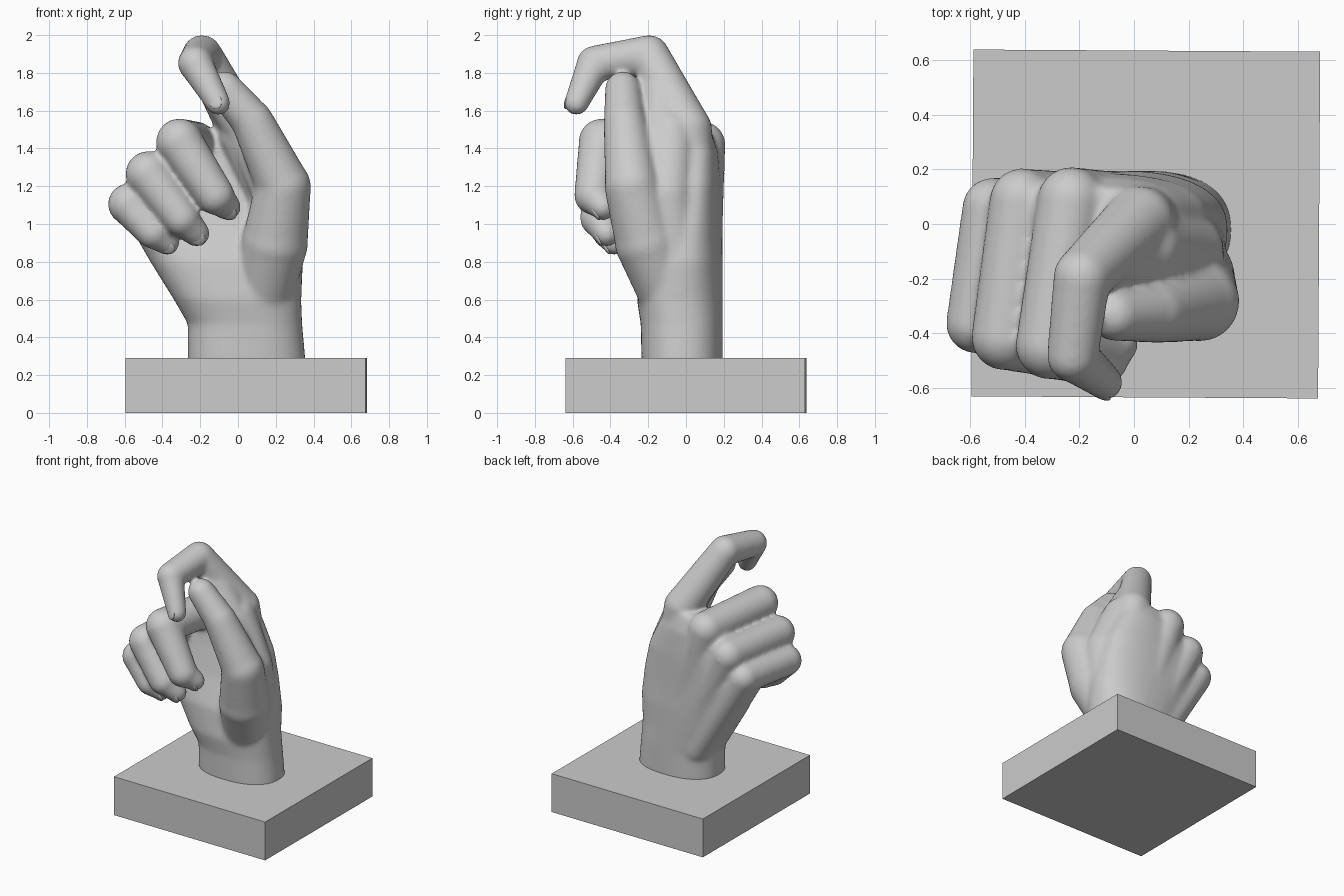
import bpy, bmesh, math
from mathutils import Vector, Matrix

if "Cube" in bpy.data.objects:
    bpy.data.objects.remove(bpy.data.objects["Cube"], do_unlink=True)

stone = bpy.data.materials.new("light grey")
stone.use_nodes = True
GREY = (0.6, 0.6, 0.6, 1)
stone.diffuse_color = GREY
stone.node_tree.nodes["Principled BSDF"].inputs["Base Color"].default_value = GREY


def make_object(name, bm):
    mesh = bpy.data.meshes.new(name)
    bmesh.ops.recalc_face_normals(bm, faces=bm.faces)
    bm.to_mesh(mesh)
    bm.free()
    mesh.materials.append(stone)
    ob = bpy.data.objects.new(name, mesh)
    bpy.context.collection.objects.link(ob)
    return ob


def capsule(bm, a, ra, b, rb):
    """Tapered capsule: a sphere split in two halves, one at each end."""
    turn = (b - a).to_track_quat("Z", "Y")
    ball = bmesh.ops.create_uvsphere(bm, u_segments=24, v_segments=13, radius=1)
    for v in ball["verts"]:
        end, r = (b, rb) if v.co.z > 0 else (a, ra)
        v.co = end + turn @ (v.co * r)


def chain(bm, joints):
    for (a, ra), (b, rb) in zip(joints, joints[1:]):
        capsule(bm, Vector(a), ra, Vector(b), rb)


# Plinth, turned very slightly
bm = bmesh.new()
bmesh.ops.create_cube(bm, size=1, matrix=Matrix.Translation((0.043, 0, 0.145))
                      @ Matrix.Rotation(math.radians(-0.35), 4, "Z")
                      @ Matrix.Diagonal((1.27, 1.27, 0.29, 1)))
make_object("plinth", bm)

# Finger joints from knuckle to tip, each with a radius
fingers = {
    "index": [((0.02, 0.01, 1.5), .13), ((-.19, -.195, 1.895), .107),
              ((-.225, -.485, 1.85), .095), ((-.105, -.58, 1.64), .066)],
    "middle": [((-.23, .085, 1.42), .125), ((-.31, -.445, 1.435), .125),
               ((-.12, -.49, 1.15), .103), ((-.055, -.44, 1.09), .072)],
    "ring": [((-.41, .085, 1.27), .12), ((-.475, -.415, 1.265), .122),
             ((-.3, -.465, 1.03), .098), ((-.22, -.42, .95), .072)],
    "little": [((-.52, .06, 1.12), .11), ((-.58, -.365, 1.105), .11),
               ((-.45, -.41, .955), .088), ((-.375, -.38, .9), .066)],
    "thumb": [((.24, -.285, 1.2), .147), ((.075, -.325, 1.545), .112),
              ((-.07, -.335, 1.715), .095)],
}

bm = bmesh.new()
for joints in fingers.values():
    chain(bm, joints)

# Bones fanning over the back of the hand, from wrist to knuckles
for i, name in enumerate(("little", "ring", "middle", "index")):
    root = (-.14 + .1 * i, .065, .5)
    chain(bm, [(root, .115), fingers[name][0]])

# Thumb base, web of the thumb and heel of the palm
chain(bm, [((.14, -.1, .66), .165), ((.195, -.2, .9), .178), fingers["thumb"][0]])
chain(bm, [((.19, -.04, .65), .15), ((.19, -.1, 1.15), .14), ((.04, -.08, 1.47), .14)])
chain(bm, [((.2, -.22, 1.15), .12), ((.05, -.13, 1.48), .11), ((-.1, -.13, 1.72), .11)])
chain(bm, [((-.2, -.08, .66), .14), ((-.46, -.03, 1.04), .125)])

# Wrist and palm: stacked ovals given as height, x range, y range
sections = [(.25, -.265, .36, -.235, .195), (.47, -.265, .34, -.24, .195),
            (.6, -.34, .335, -.26, .195), (.8, -.465, .345, -.24, .195),
            (1.0, -.58, .31, -.17, .19), (1.2, -.56, .26, -.12, .185),
            (1.38, -.4, .17, -.09, .17), (1.5, -.2, .1, -.07, .13)]
SIDES = 40
rings = []
for z, x0, x1, y0, y1 in sections:
    ring = []
    for k in range(SIDES):
        a = 2 * math.pi * k / SIDES
        c, s = math.cos(a), math.sin(a)
        ring.append(bm.verts.new((
            (x0 + x1) / 2 + (x1 - x0) / 2 * math.copysign(abs(c) ** .85, c),
            (y0 + y1) / 2 + (y1 - y0) / 2 * math.copysign(abs(s) ** .85, s), z)))
    rings.append(ring)
for low, high in zip(rings, rings[1:]):
    for k in range(SIDES):
        n = (k + 1) % SIDES
        bm.faces.new((low[k], low[n], high[n], high[k]))
bm.faces.new(rings[0][::-1])
bm.faces.new(rings[-1])
hand = make_object("hand", bm)

# Fuse the parts into one smooth skin
remesh = hand.modifiers.new("fuse", "REMESH")
remesh.mode = "VOXEL"
remesh.voxel_size = 0.012
remesh.use_smooth_shade = True
smooth = hand.modifiers.new("soften", "SMOOTH")
smooth.factor = 0.5
smooth.iterations = 24

# Fingernails: thin rounded plates on the outer side of each bent fingertip
for name, joints in fingers.items():
    if name == "thumb":
        continue
    before, joint, tip = (Vector(j[0]) for j in joints[-3:])
    r = joints[-1][1]
    along = (tip - joint).normalized()
    bend = joint - before
    out = (bend - along * bend.dot(along)).normalized()
    side = along.cross(out)
    frame = Matrix((side, along, out)).transposed().to_4x4()
    frame.translation = tip + out * r * .76
    bm = bmesh.new()
    bmesh.ops.create_uvsphere(bm, u_segments=24, v_segments=12, radius=1,
                              matrix=frame @ Matrix.Diagonal((r * .55, r * .7, r * .18, 1)))
    for f in bm.faces:
        f.smooth = True
    make_object(name + "_nail", bm)
